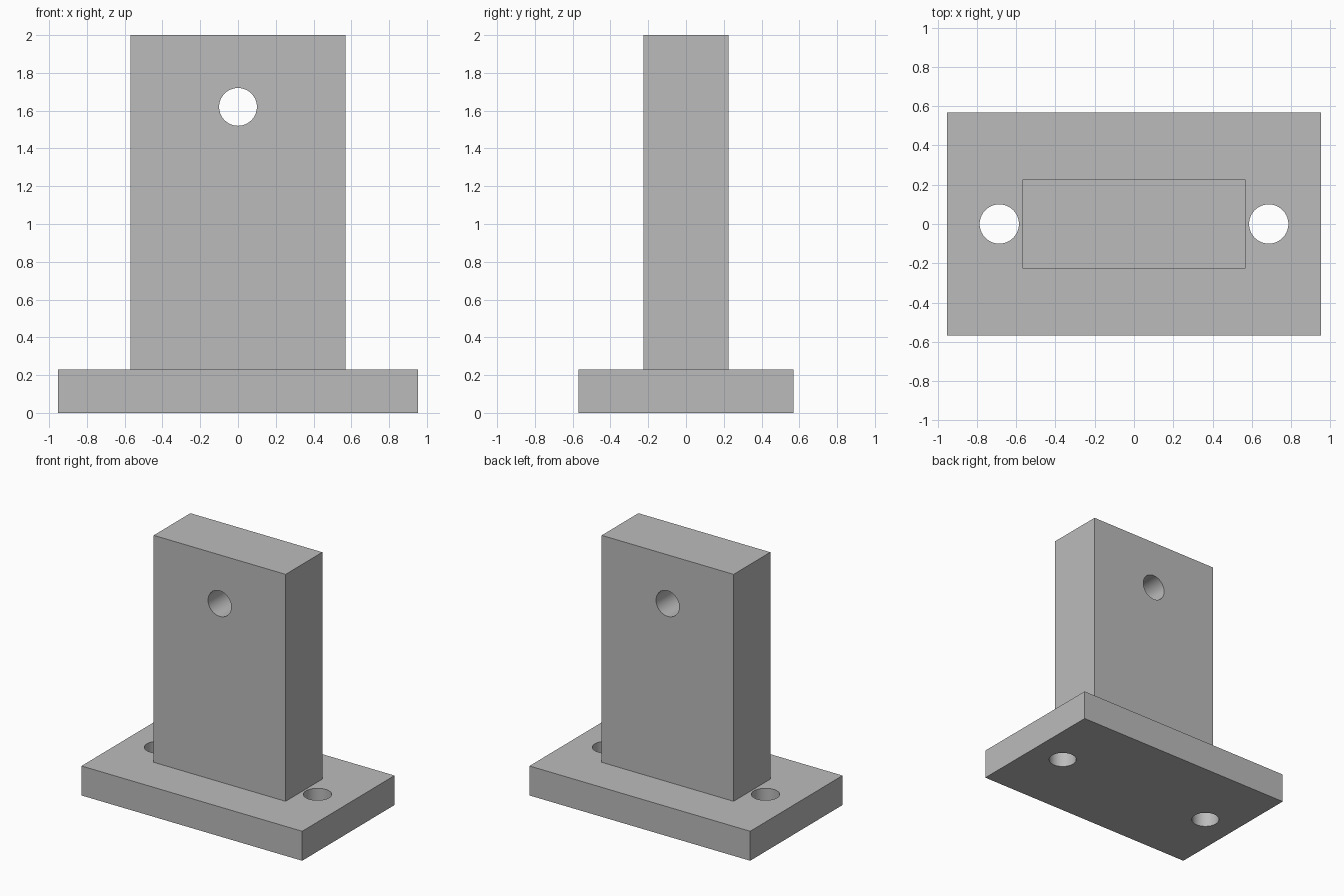
import bpy
import math

if "Cube" in bpy.data.objects:
    bpy.data.objects.remove(bpy.data.objects["Cube"])

grey = bpy.data.materials.new("plain_grey")
grey.diffuse_color = (0.5, 0.5, 0.5, 1.0)
grey.use_nodes = True
grey.node_tree.nodes["Principled BSDF"].inputs["Base Color"].default_value = grey.diffuse_color


def block(name, size, z_bottom):
    """Rectangular block centred on x and y, standing on z_bottom."""
    bpy.ops.mesh.primitive_cube_add(size=1, location=(0, 0, z_bottom + size[2] / 2))
    ob = bpy.context.object
    ob.name = name
    ob.scale = size
    bpy.ops.object.transform_apply(location=True, scale=True, rotation=False)
    ob.data.materials.append(grey)
    return ob


def drill(target, location, radius, rotation=(0, 0, 0)):
    """Cut a round through hole and discard the cutter."""
    bpy.ops.mesh.primitive_cylinder_add(vertices=64, radius=radius, depth=1.0,
                                        location=location, rotation=rotation)
    cutter = bpy.context.object
    cutter.hide_render = True
    cutter.data.materials.append(grey)
    mod = target.modifiers.new("hole", 'BOOLEAN')
    mod.operation = 'DIFFERENCE'
    mod.solver = 'EXACT'
    mod.object = cutter
    bpy.ops.object.select_all(action='DESELECT')
    target.select_set(True)
    bpy.context.view_layer.objects.active = target
    bpy.ops.object.modifier_apply(modifier=mod.name)
    bpy.data.objects.remove(cutter, do_unlink=True)


# base plate with a mounting hole at each end
base = block("base_plate", (1.904, 1.138, 0.23), 0)
for side in (-1, 1):
    drill(base, (side * 0.686, 0, 0.115), 0.1)

# upright slab with a cross hole near the top
upright = block("upright_slab", (1.138, 0.452, 1.77), 0.23)
drill(upright, (0, 0, 1.62), 0.1, (math.pi / 2, 0, 0))

# smooth hole walls, sharp block edges
for ob in (base, upright):
    bpy.ops.object.select_all(action='DESELECT')
    ob.select_set(True)
    bpy.context.view_layer.objects.active = ob
    bpy.ops.object.shade_smooth_by_angle(angle=math.radians(30))
